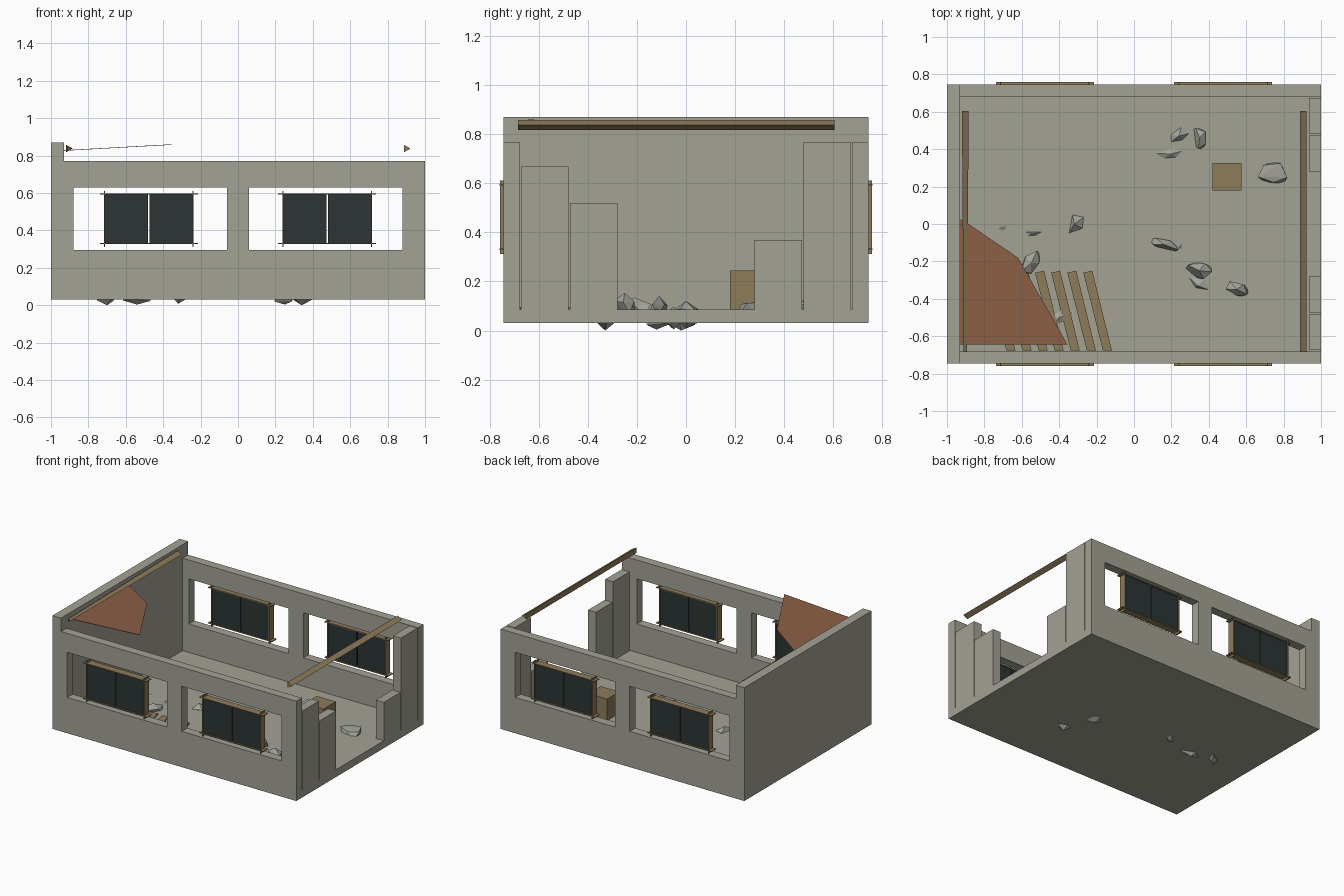
import bpy, bmesh, math, random
from mathutils import Vector, Matrix

if "Cube" in bpy.data.objects:
    bpy.data.objects.remove(bpy.data.objects["Cube"], do_unlink=True)
random.seed(4)


def material(name, rgb):
    m = bpy.data.materials.new(name)
    m.use_nodes = True
    m.diffuse_color = (*rgb, 1)
    m.node_tree.nodes["Principled BSDF"].inputs["Base Color"].default_value = (*rgb, 1)
    return m


PLASTER = material("plaster", (0.37, 0.36, 0.30))
STONE = material("stone", (0.37, 0.37, 0.33))
WOOD = material("wood", (0.27, 0.20, 0.105))
CLAY = material("clay_sheet", (0.26, 0.115, 0.06))
GLASS = material("dark_glass", (0.025, 0.035, 0.034))


def finish(name, bm, mat):
    bmesh.ops.recalc_face_normals(bm, faces=bm.faces)
    me = bpy.data.meshes.new(name)
    bm.to_mesh(me)
    bm.free()
    me.materials.append(mat)
    ob = bpy.data.objects.new(name, me)
    bpy.context.collection.objects.link(ob)
    return ob


def add_box(bm, lo, hi):
    lo, hi = Vector(lo), Vector(hi)
    mat = Matrix.Translation((lo + hi) / 2) @ Matrix.Diagonal((*(hi - lo), 1))
    return bmesh.ops.create_cube(bm, size=1, matrix=mat)["verts"]


def boxes(name, mat, *spans):
    bm = bmesh.new()
    for lo, hi in spans:
        add_box(bm, lo, hi)
    return finish(name, bm, mat)


def prism(name, mat, ring_a, ring_b):
    """Closed solid between two matching rings of points."""
    bm = bmesh.new()
    a = [bm.verts.new(p) for p in ring_a]
    b = [bm.verts.new(p) for p in ring_b]
    bm.faces.new(a)
    bm.faces.new(b)
    for i in range(len(a)):
        j = (i + 1) % len(a)
        bm.faces.new((a[i], a[j], b[j], b[i]))
    return finish(name, bm, mat)


# Floor and tall end wall
BASE, FLOOR, TOP = 0.03, 0.085, 0.77
OUT, INN = 0.745, 0.68
boxes("floor", PLASTER, ((-0.93, -INN, BASE), (1, INN, FLOOR)))
boxes("right_end_wall", PLASTER, ((-1, -OUT, BASE), (-0.93, OUT, 0.87)))

# Long walls with two openings each
cutter = boxes("opening_cutter", PLASTER,
               ((-0.88, -1, 0.295), (-0.06, 1, 0.63)),
               ((0.06, -1, 0.295), (0.88, 1, 0.63)))
cutter.hide_render = True
for name, y0, y1 in (("front_wall", -OUT, -INN), ("back_wall", INN, OUT)):
    wall = boxes(name, PLASTER, ((-0.93, y0, BASE), (1, y1, TOP)))
    mod = wall.modifiers.new("openings", "BOOLEAN")
    mod.object = cutter
    mod.solver = 'EXACT'
    bpy.context.view_layer.objects.active = wall
    bpy.ops.object.modifier_apply(modifier=mod.name)
bpy.data.objects.remove(cutter, do_unlink=True)

# Broken stepped wall: separate slabs with narrow gaps
for name, y0, y1, top in (("broken_wall_front_outer", -0.673, -0.48, 0.67),
                          ("broken_wall_front_inner", -0.474, -0.28, 0.52),
                          ("broken_wall_back_inner", 0.28, 0.474, 0.37),
                          ("broken_wall_back_outer", 0.48, 0.673, TOP)):
    boxes(name, PLASTER, ((0.935, y0, FLOOR), (1, y1, top)))

# Windows: two dark panes in a frame of thin crossing boards
for side, s in (("front", -1), ("back", 1)):
    for end, cx in (("right", -0.477), ("left", 0.477)):
        def slab(x0, x1, d0, d1, z0, z1):
            ys = sorted((s * d0, s * d1))
            return (cx + x0, ys[0], z0), (cx + x1, ys[1], z1)
        boxes(f"{side}_{end}_window_panes", GLASS,
              slab(-0.234, -0.003, 0.712, 0.75, 0.334, 0.592),
              slab(0.003, 0.234, 0.712, 0.75, 0.334, 0.592))
        t = 0.003
        boxes(f"{side}_{end}_window_frame", WOOD,
              *[slab(-0.262, 0.262, 0.705, 0.76, z - t, z + t) for z in (0.331, 0.595)],
              *[slab(x - t, x + t, 0.706, 0.759, 0.312, 0.612) for x in (-0.237, 0.237)])


# Roof beams: three-sided, one tapering
def beam(name, cx, taper):
    def ring(y, k):
        pts = ((-0.018, 0.02), (-0.018, -0.02), (0.018, 0))
        return [(cx + k * x, y, 0.838 + k * z) for x, z in pts]
    prism(name, WOOD, ring(-0.685, taper), ring(0.605, 1))


beam("right_roof_beam", -0.902, 0.5)
beam("left_roof_beam", 0.905, 1)

# Torn roof sheet, tilted slightly
outline = ((-0.93, 0.025), (-0.885, 0), (-0.62, -0.18), (-0.355, -0.645), (-0.93, -0.645))
lower = [(x, y, 0.826 + 0.055 * (x + 0.93)) for x, y in outline]
prism("roof_sheet", CLAY, lower, [(x, y, z + 0.003) for x, y, z in lower])

# Crate
boxes("crate", WOOD, ((0.42, 0.18, FLOOR), (0.575, 0.325, 0.245)))

# Fallen planks on the floor
for i in range(7):
    x = -0.142 - 0.086 * i
    lean, w = -0.105, 0.024
    quad = ((x - w, -0.677), (x + w, -0.677), (x + lean + w, -0.25), (x + lean - w, -0.26))
    prism(f"plank_{i + 1}", WOOD, [(*p, FLOOR) for p in quad], [(*p, 0.095) for p in quad])

# Rubble: angular convex stones half sunk in the floor (x, y, half length, half width, turn)
rubble = ((-0.70, -0.02, .10, .05, 40), (-0.54, -0.05, .09, .045, 10),
          (-0.32, 0.0, .075, .05, 35), (-0.55, -0.21, .09, .06, 65),
          (-0.40, -0.5, .08, .05, 20), (0.24, 0.47, .08, .045, 15),
          (0.35, 0.46, .075, .05, 110), (0.20, 0.375, .10, .04, 15),
          (0.74, 0.27, .095, .07, -15), (0.16, -0.11, .10, .045, -20),
          (0.25, -0.12, .075, .055, 70), (0.35, -0.25, .09, .05, -5),
          (0.34, -0.33, .085, .055, -20), (0.55, -0.35, .075, .045, -25))
sunk = {0, 1, 2, 10, 12}
for i, (x, y, a, b, turn) in enumerate(rubble):
    bm = bmesh.new()
    bmesh.ops.create_icosphere(bm, subdivisions=1, radius=1)
    for v in bm.verts:
        v.co *= random.uniform(0.72, 1.08)
    bmesh.ops.delete(bm, geom=random.sample(list(bm.verts), 2), context='VERTS')
    hull = bmesh.ops.convex_hull(bm, input=bm.verts)
    bmesh.ops.delete(bm, geom=list({g for g in hull["geom_interior"]}), context='VERTS')
    spin = Matrix.Rotation(math.radians(turn), 4, 'Z')
    bm.transform(spin @ Matrix.Diagonal((a, b, 0.056, 1)))
    # Rest each stone at its depth
    low = min(v.co.z for v in bm.verts)
    depth = 0.004 * (i % 3) if i in sunk else 0.036
    bm.transform(Matrix.Translation((x, y, depth - low)))
    finish(f"rubble_{i + 1}", bm, STONE)
